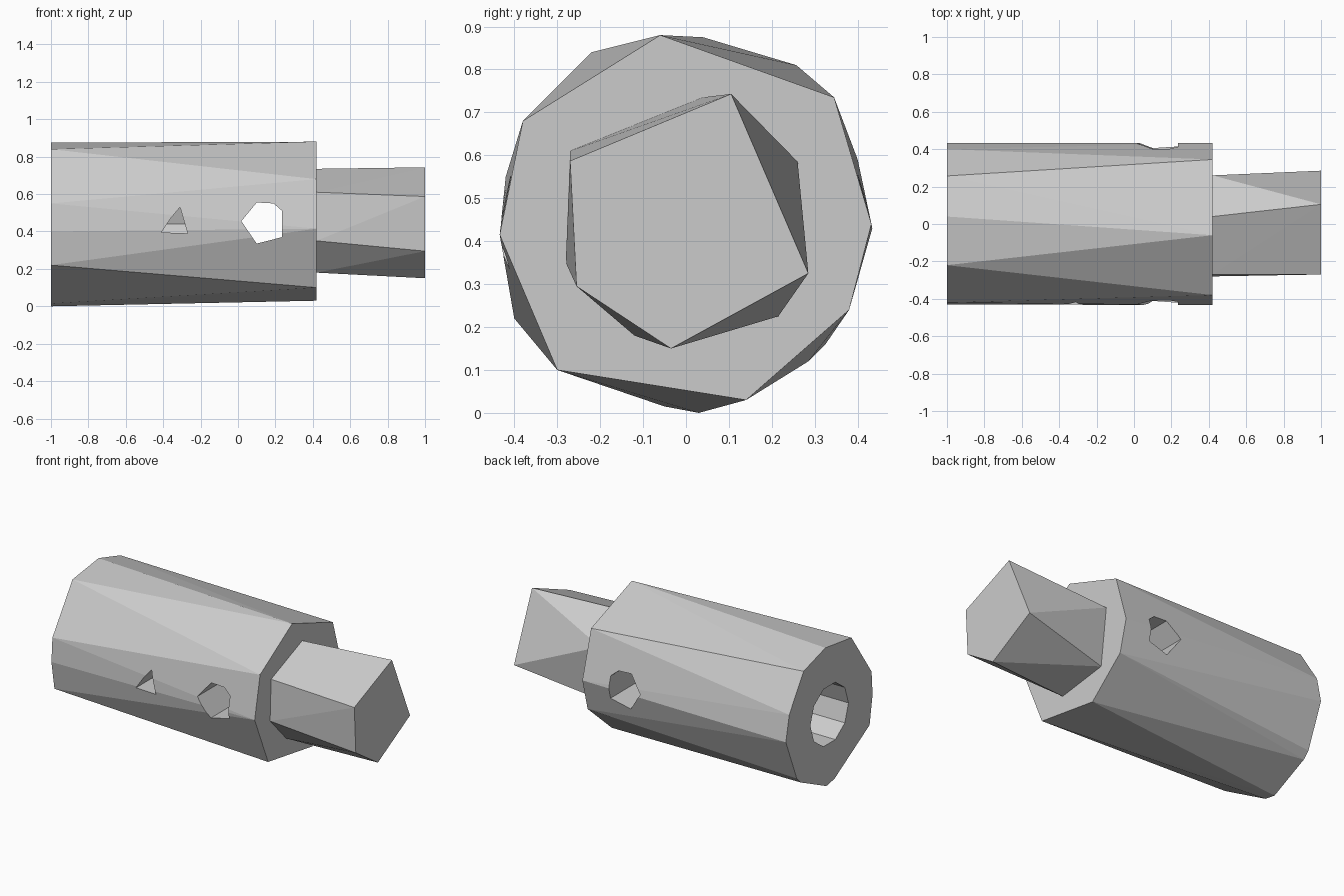
import bpy, bmesh, math

if "Cube" in bpy.data.objects:
    bpy.data.objects.remove(bpy.data.objects["Cube"])


def loft(name, axis, end_a, end_b):
    """Faceted solid stretched between two end profiles (position, points)."""
    bm = bmesh.new()
    for pos, profile in (end_a, end_b):
        for u, v in profile:
            bm.verts.new((pos, u, v) if axis == 'x' else (u, pos, v))
    bmesh.ops.convex_hull(bm, input=bm.verts[:])
    bmesh.ops.dissolve_limit(bm, angle_limit=0.005, verts=bm.verts[:], edges=bm.edges[:])
    bmesh.ops.recalc_face_normals(bm, faces=bm.faces[:])
    mesh = bpy.data.meshes.new(name)
    bm.to_mesh(mesh)
    bm.free()
    obj = bpy.data.objects.new(name, mesh)
    bpy.context.collection.objects.link(obj)
    return obj


def cut(target, cutter):
    cutter.hide_render = True
    mod = target.modifiers.new(cutter.name, 'BOOLEAN')
    mod.operation = 'DIFFERENCE'
    mod.solver = 'EXACT'
    mod.object = cutter
    bpy.context.view_layer.objects.active = target
    bpy.ops.object.modifier_apply(modifier=mod.name)
    bpy.data.objects.remove(cutter)


# Sleeve body: finer polygon at the open end, octagon at the shoulder
open_end = [(-0.22, 0.84), (0.04, 0.875), (0.257, 0.81), (0.40, 0.59), (0.434, 0.43),
            (0.325, 0.16), (0.285, 0.12), (0.03, 0.0), (-0.05, 0.015),
            (-0.40, 0.22), (-0.43, 0.40), (-0.42, 0.55)]
shoulder = [(-0.06, 0.88), (0.345, 0.735), (0.432, 0.44), (0.38, 0.24),
            (0.14, 0.03), (-0.30, 0.10), (-0.434, 0.415), (-0.38, 0.68)]
body = loft("sleeve_body", 'x', (-1.0, open_end), (0.42, shoulder))

# Narrow shaft
shaft_root = [(0.04, 0.735), (0.26, 0.585), (0.215, 0.225), (-0.12, 0.18),
              (-0.28, 0.35), (-0.27, 0.61)]
shaft_tip = [(0.105, 0.743), (0.285, 0.325), (-0.035, 0.15),
             (-0.255, 0.295), (-0.27, 0.587)]
loft("shaft", 'x', (0.42, shaft_root), (1.0, shaft_tip))

# Blind bore in the open end
ring = [(0.19 * math.cos(math.tau * i / 10), 0.44 + 0.19 * math.sin(math.tau * i / 10))
        for i in range(10)]
cut(body, loft("bore_cutter", 'x', (-1.2, ring), (-0.05, ring)))

# Cross pin hole right through the sleeve
pin = [(0.018, 0.455), (0.10, 0.555), (0.19, 0.55), (0.236, 0.51),
       (0.236, 0.37), (0.10, 0.335)]
cut(body, loft("pin_hole_cutter", 'y', (-0.6, pin), (0.6, pin)))

# Small set screw hole, front wall only
screw = [(-0.31, 0.53), (-0.27, 0.39), (-0.41, 0.395), (-0.36, 0.47)]
cut(body, loft("screw_hole_cutter", 'y', (-0.6, screw), (-0.08, screw)))
